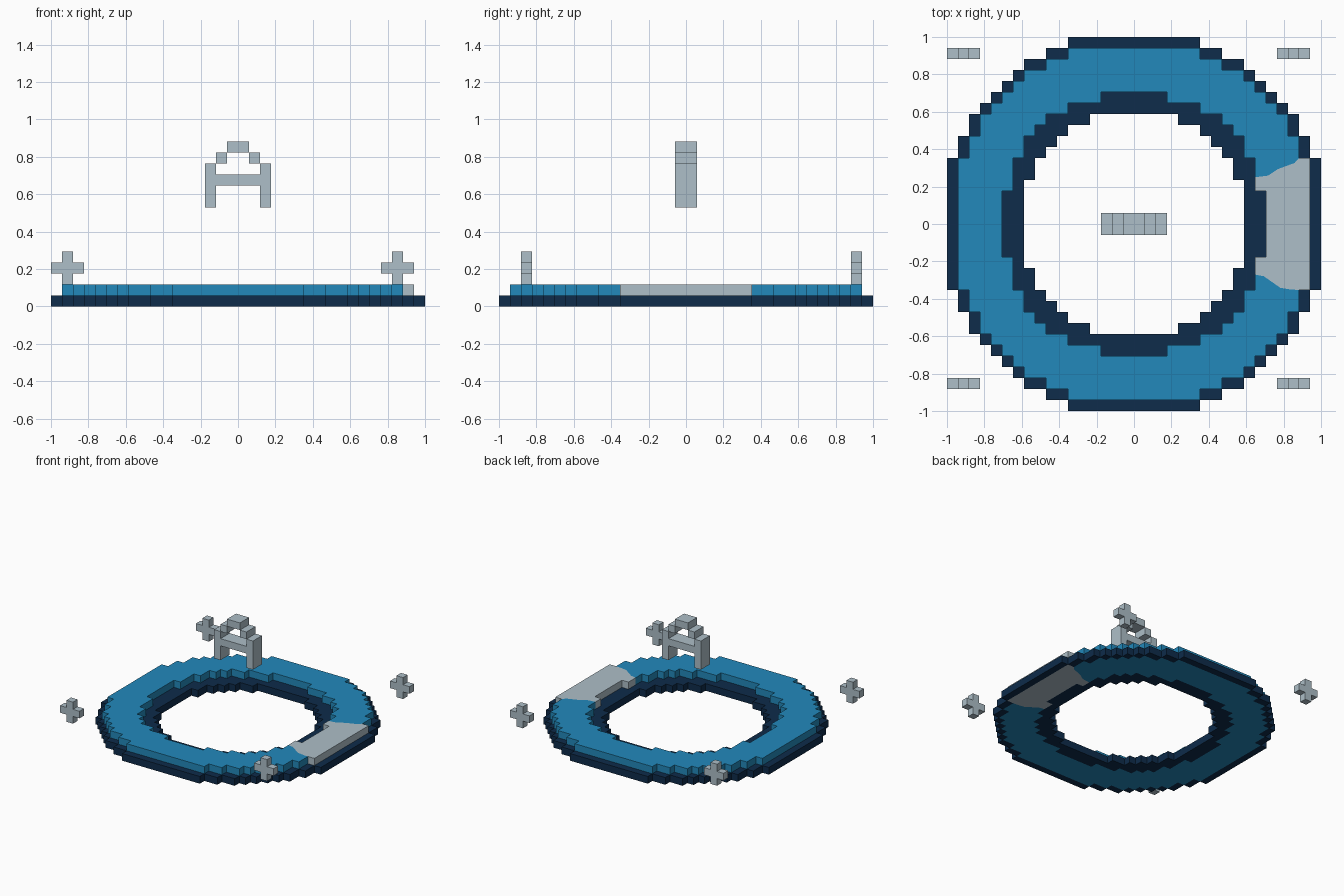
import bpy
import bmesh

cube = bpy.data.objects.get("Cube")
if cube:
    bpy.data.objects.remove(cube, do_unlink=True)

U = 1 / 17  # edge length of one block


def make_material(name, rgb):
    mat = bpy.data.materials.new(name)
    mat.use_nodes = True
    color = (*rgb, 1)
    mat.diffuse_color = color
    bsdf = mat.node_tree.nodes["Principled BSDF"]
    bsdf.inputs["Base Color"].default_value = color
    bsdf.inputs["Roughness"].default_value = 0.8
    return mat


navy = make_material("navy", (0.0044, 0.025, 0.07))
blue = make_material("blue", (0.016, 0.25, 0.5))
grey = make_material("pale_grey", (0.42, 0.52, 0.58))


def finish(name, bm, mat):
    bmesh.ops.recalc_face_normals(bm, faces=bm.faces)
    bmesh.ops.scale(bm, vec=(U, U, U), verts=bm.verts)
    mesh = bpy.data.meshes.new(name)
    bm.to_mesh(mesh)
    bm.free()
    mesh.materials.append(mat)
    obj = bpy.data.objects.new(name, mesh)
    bpy.context.collection.objects.link(obj)
    return obj


def blocks(name, cells, mat):
    """Outer skin of a set of unit blocks, given by their lowest corners."""
    cells = set(cells)
    bm = bmesh.new()
    for cell in cells:
        for axis in range(3):
            for side in (0, 1):
                near = list(cell)
                near[axis] += 2 * side - 1
                if tuple(near) in cells:
                    continue
                corners = []
                for a, b in ((0, 0), (1, 0), (1, 1), (0, 1)):
                    p = list(cell)
                    p[axis] += side
                    p[(axis + 1) % 3] += a
                    p[(axis + 2) % 3] += b
                    corners.append(p)
                if not side:
                    corners.reverse()
                bm.faces.new([bm.verts.new(p) for p in corners])
    bmesh.ops.remove_doubles(bm, verts=bm.verts, dist=0.001)
    return finish(name, bm, mat)


def prism(name, outline, height, mat):
    """Flat outline raised from the ground."""
    bm = bmesh.new()
    face = bm.faces.new([bm.verts.new((x, y, 0)) for x, y in outline])
    raised = bmesh.ops.extrude_face_region(bm, geom=[face], use_keep_orig=True)
    top = [v for v in raised["geom"] if isinstance(v, bmesh.types.BMVert)]
    bmesh.ops.translate(bm, vec=(0, 0, height), verts=top)
    return finish(name, bm, mat)


def stair_loop(steps):
    """Full counter-clockwise stepped circle from one quarter's outer corners."""
    quarter = []
    for i, (x, y) in enumerate(steps):
        if i:
            quarter.append((x, steps[i - 1][1]))
        quarter.append((x, y))
    loop = []
    for _ in range(4):
        loop += quarter
        quarter = [(-y, x) for x, y in quarter]
    return loop


def inside(steps, i, j):
    return any(abs(i + 0.5) < x and abs(j + 0.5) < y for x, y in steps)


# Stepped circles, from the rim to the hole
rim = [(17, 6), (16, 8), (15, 10), (14, 11), (13, 12),
       (12, 13), (11, 14), (10, 15), (8, 16), (6, 17)]
band_out = [(x - 1, y) for x, y in rim[:3]] + [(13, 11), (12, 12), (11, 13)]
band_out += [(y, x) for x, y in reversed(band_out[:3])]
band_in = [(12, 3), (11, 6), (10, 8), (9, 9), (8, 10), (6, 11), (3, 12)]
hole = [(10, 4), (9, 6), (8, 7), (7, 8), (6, 9), (4, 10)]

# Navy borders, one block high
grid = [(i, j) for i in range(-17, 17) for j in range(-17, 17)]
blocks("outer_border", [(i, j, 0) for i, j in grid
                        if inside(rim, i, j) and not inside(band_out, i, j)], navy)
blocks("inner_border", [(i, j, 0) for i, j in grid
                        if inside(band_in, i, j) and not inside(hole, i, j)], navy)

# Raised band: blue arc and grey segment meeting along two ragged cuts
cut_left = [(11, 4.25), (12.2, 4.4), (13.1, 5), (14.6, 5.55), (15, 6)]
cut_right = [(15, -6), (14.2, -5.95), (13.3, -5.8), (11.8, -4.75), (11, -4.6)]
outer = [p for p in stair_loop(band_out) if p[0] < 16 and p not in ((15, 6), (15, -6))]
inner = [p for p in stair_loop(band_in) if not (p[0] >= 11 and abs(p[1]) < 6)]
# start both arcs just past the left cut
outer_arc = outer
inner_arc = inner
prism("blue_band", cut_left + outer_arc + cut_right + inner_arc[::-1], 2, blue)
prism("grey_segment", cut_left + [(16, 6), (16, -6)] + cut_right
      + [(11, -3), (12, -3), (12, 3), (11, 3)], 2, grey)

# Four small plus-shaped markers at the corners
for side, x in (("right", -16), ("left", 14)):
    for end, y in (("front", -15), ("back", 15)):
        plus = [(x, y, z) for z in (2, 3, 4)] + [(x - 1, y, 3), (x + 1, y, 3)]
        blocks(f"{end}_{side}_marker", plus, grey)

# Floating arch: two legs, a crossbar and a stepped top
profile = [(x, z) for x in (-3, 2) for z in range(9, 13)]
profile += [(x, 11) for x in range(-2, 2)]
profile += [(-2, 13), (1, 13), (-1, 14), (0, 14)]
blocks("centre_arch", [(x, y, z) for x, z in profile for y in (-1, 0)], grey)
